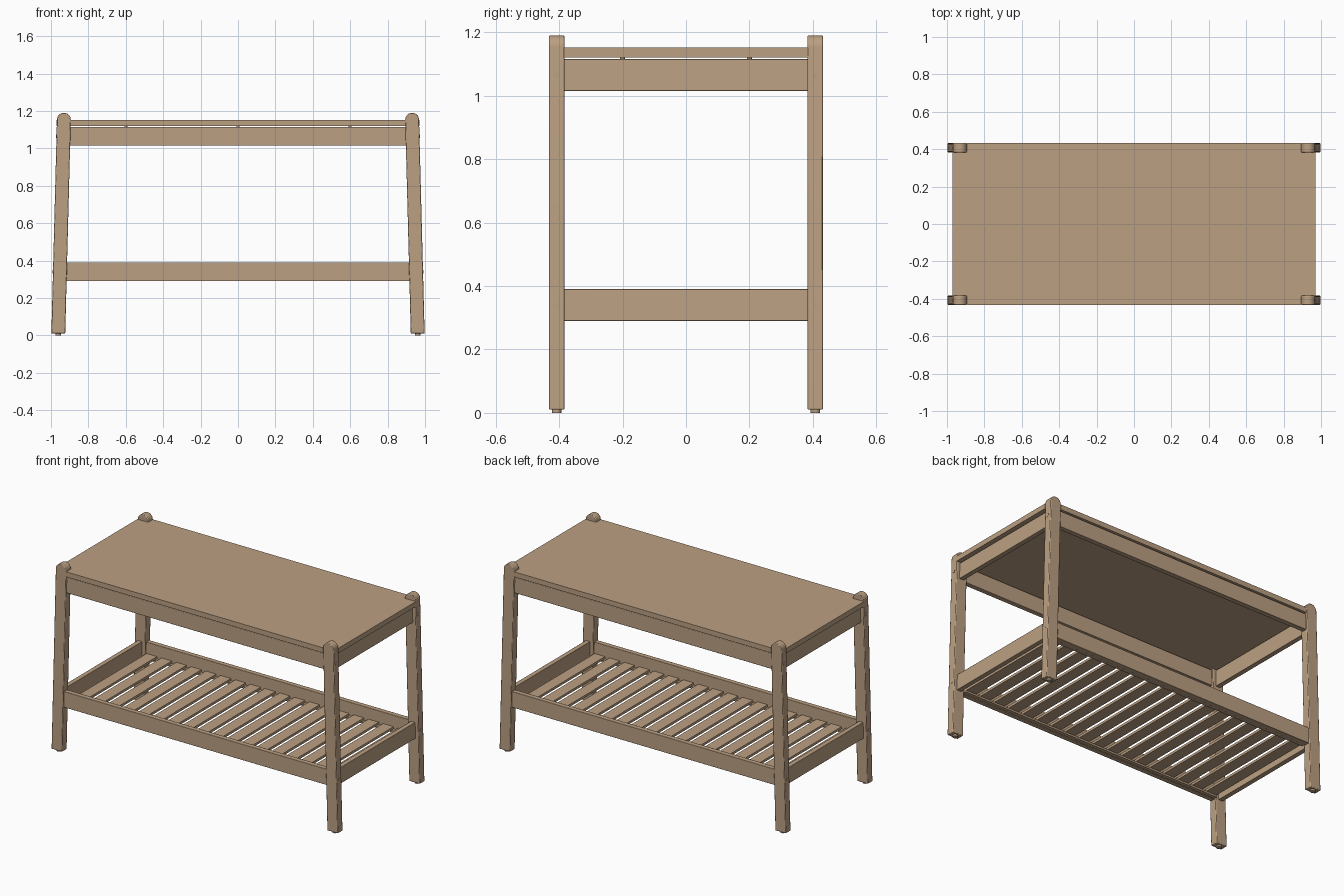
import bpy, bmesh, math
from mathutils import Vector, Matrix

if "Cube" in bpy.data.objects:
    bpy.data.objects.remove(bpy.data.objects["Cube"])

wood = bpy.data.materials.new("sandy_wood")
wood.diffuse_color = (0.50, 0.352, 0.225, 1)
wood.use_nodes = True
wood.node_tree.nodes["Principled BSDF"].inputs["Base Color"].default_value = wood.diffuse_color


def finish(name, bm, bevel=0.0):
    bmesh.ops.recalc_face_normals(bm, faces=bm.faces)
    me = bpy.data.meshes.new(name)
    bm.to_mesh(me)
    bm.free()
    me.materials.append(wood)
    ob = bpy.data.objects.new(name, me)
    bpy.context.collection.objects.link(ob)
    if bevel:
        m = ob.modifiers.new("soft_edges", 'BEVEL')
        m.width = bevel
        m.segments = 2
        m.limit_method = 'ANGLE'
        m.angle_limit = math.radians(40)
    bpy.context.view_layer.objects.active = ob
    ob.select_set(True)
    bpy.ops.object.shade_smooth_by_angle(angle=math.radians(35))
    ob.select_set(False)
    return ob


def prism(name, pts, a, b, axis='y', bevel=0.0):
    """Extrude an xz profile along y, or an xy profile along z."""
    bm = bmesh.new()
    place = (lambda p: (p[0], a, p[1])) if axis == 'y' else (lambda p: (p[0], p[1], a))
    f = bm.faces.new([bm.verts.new(place(p)) for p in pts])
    r = bmesh.ops.extrude_face_region(bm, geom=[f])
    step = Vector((0, b - a, 0)) if axis == 'y' else Vector((0, 0, b - a))
    bmesh.ops.translate(bm, vec=step, verts=[v for v in r['geom'] if isinstance(v, bmesh.types.BMVert)])
    return finish(name, bm, bevel)


def disc(name, loc, radius, depth, rot=Matrix(), sides=20):
    bm = bmesh.new()
    bmesh.ops.create_cone(bm, cap_ends=True, segments=sides, radius1=radius, radius2=radius,
                          depth=depth, matrix=Matrix.Translation(loc) @ rot)
    return finish(name, bm)


def leg_x(z):
    """Centre line of the leaning legs."""
    return 0.961 - 0.026 * z


HALF = 0.037            # half leg width
LEVELS = {"upper": (1.015, 1.115), "lower": (0.29, 0.39)}

# Leaning legs with round tops, feet pads and bolt heads
for sx, side in ((-1, "left"), (1, "right")):
    for sy, end in ((-1, "front"), (1, "back")):
        pts = [(leg_x(0.01) - HALF, 0.01), (leg_x(0.01) + HALF, 0.01)]
        for i in range(17):
            t = math.pi * i / 16
            pts.append((leg_x(1.153) + HALF * math.cos(t), 1.153 + HALF * math.sin(t)))
        pts = [(sx * x, z) for x, z in pts]
        prism(f"{end}_{side}_leg", pts, sy * 0.383, sy * 0.432, bevel=0.004)
        disc(f"{end}_{side}_foot_pad", (sx * 0.961, sy * 0.408, 0.006), 0.015, 0.012)
        for lvl, zc in (("upper", 1.065), ("lower", 0.34)):
            disc(f"{end}_{side}_{lvl}_bolt", (sx * (leg_x(zc) + HALF), sy * 0.408, zc),
                 0.009, 0.003, Matrix.Rotation(math.pi / 2, 4, 'Y'), 12)

# Rails on both levels: long ones between legs, short ones following the lean
for lvl, (z0, z1) in LEVELS.items():
    a, b = leg_x(z0) - HALF + 0.002, leg_x(z1) - HALF + 0.002
    for sy, end in ((-1, "front"), (1, "back")):
        prism(f"{lvl}_{end}_rail", [(-a, z0), (a, z0), (b, z1), (-b, z1)],
              sy * 0.393, sy * 0.424, bevel=0.002)
    for sx, side in ((-1, "left"), (1, "right")):
        pts = [(leg_x(z0) - 0.015, z0), (leg_x(z0) + 0.015, z0),
               (leg_x(z1) + 0.015, z1), (leg_x(z1) - 0.015, z1)]
        prism(f"{lvl}_{side}_end_rail", [(sx * x, z) for x, z in pts], -0.385, 0.385, bevel=0.002)

# Top board, notched around the legs
X, Y, NX, NY = 0.97, 0.432, 0.896, 0.384
prism("top_board", [(-NX, -Y), (NX, -Y), (NX, -NY), (X, -NY), (X, NY), (NX, NY),
                    (NX, Y), (-NX, Y), (-NX, NY), (-X, NY), (-X, -NY), (-NX, -NY)],
      1.12, 1.152, axis='z')

# Small spacers holding the board just above the rails
for sy in (-1, 1):
    for x in (-0.6, 0, 0.6):
        disc("board_spacer", (x, sy * 0.408, 1.1175), 0.008, 0.009)
for sx in (-1, 1):
    for y in (-0.2, 0.2):
        disc("board_spacer", (sx * leg_x(1.115), y, 1.1175), 0.008, 0.009)

# Shelf: ledge strips carrying cross slats
for sy, end in ((-1, "front"), (1, "back")):
    prism(f"{end}_shelf_ledge", [(-0.915, 0.292), (0.915, 0.292), (0.915, 0.303), (-0.915, 0.303)],
          sy * 0.37, sy * 0.394)
N, PITCH, W = 18, 0.103, 0.036
for i in range(N):
    x = (i - (N - 1) / 2) * PITCH
    prism(f"shelf_slat_{i + 1}", [(x - W, 0.303), (x + W, 0.303), (x + W, 0.318), (x - W, 0.318)],
          -0.393, 0.393)
